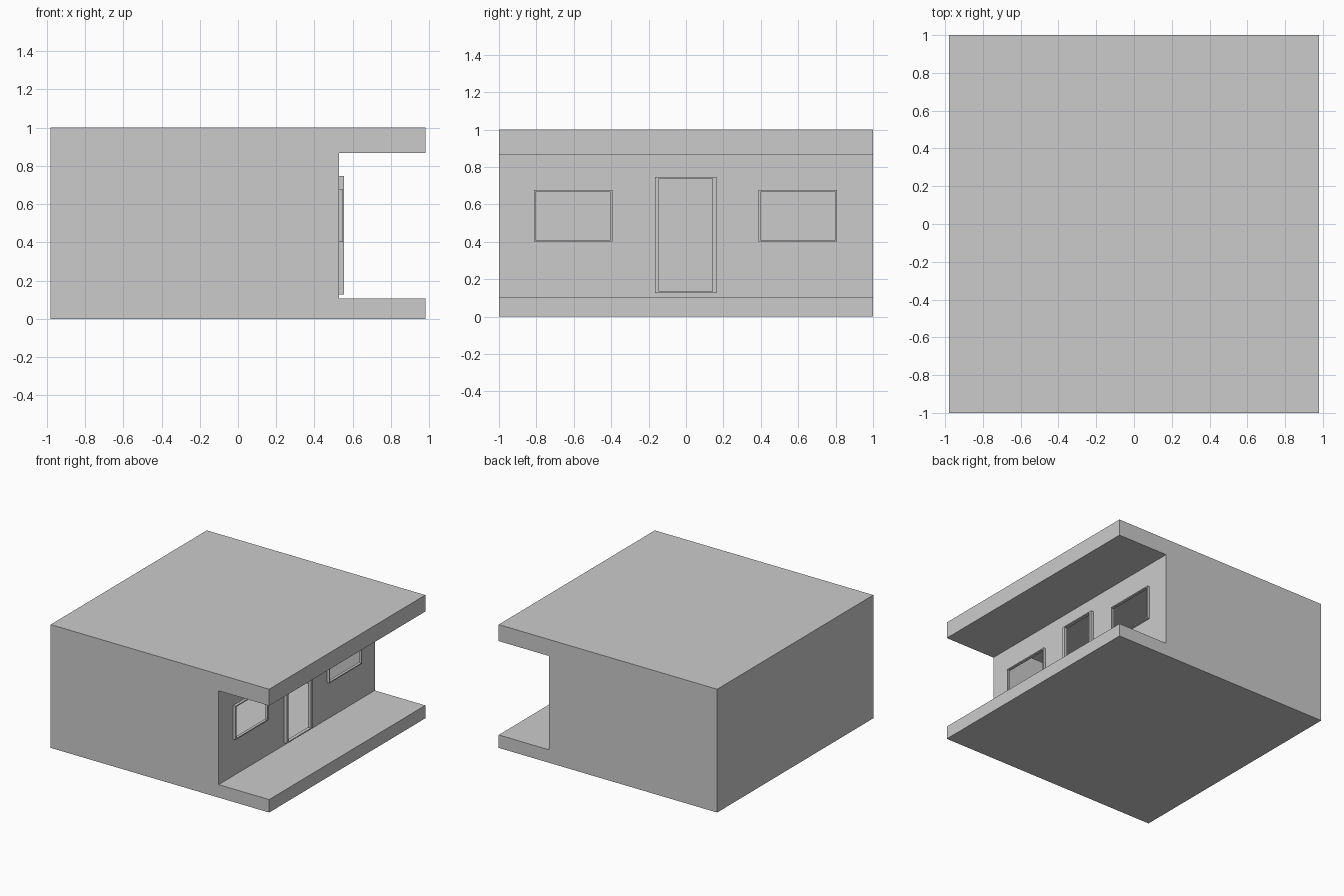
import bpy, bmesh

if "Cube" in bpy.data.objects:
    bpy.data.objects.remove(bpy.data.objects["Cube"])

WALL_X = 0.527
# openings as (y0, y1, z0, z1)
WIN_L = (-0.805, -0.403, 0.411, 0.667)
WIN_R = (0.397, 0.799, 0.411, 0.667)
DOOR = (-0.145, 0.142, 0.134, 0.738)
OPENINGS = [WIN_L, WIN_R, DOOR]


def finish(name, bm):
    bmesh.ops.remove_doubles(bm, verts=bm.verts, dist=1e-5)
    bmesh.ops.recalc_face_normals(bm, faces=bm.faces)
    me = bpy.data.meshes.new(name)
    bm.to_mesh(me)
    bm.free()
    ob = bpy.data.objects.new(name, me)
    bpy.context.collection.objects.link(ob)
    return ob


def quad(bm, *pts):
    bm.faces.new([bm.verts.new(p) for p in pts])


def build_shell():
    # thin hollow shell: C-shaped side profile swept across the width
    prof = [(WALL_X, 0.105), (0.98, 0.105), (0.98, 0), (-0.98, 0),
            (-0.98, 1), (0.98, 1), (0.98, 0.866), (WALL_X, 0.866)]
    bm = bmesh.new()
    near = [bm.verts.new((x, -1, z)) for x, z in prof]
    far = [bm.verts.new((x, 1, z)) for x, z in prof]
    bm.faces.new(near)
    bm.faces.new(far[::-1])
    for i in range(7):
        bm.faces.new((near[i], near[i + 1], far[i + 1], far[i]))
    return finish("house_shell", bm)


def build_front_wall():
    # recessed wall as a grid that skips the window and door openings
    ys = sorted({-1, 1} | {v for o in OPENINGS for v in o[:2]})
    zs = sorted({0.105, 0.866} | {v for o in OPENINGS for v in o[2:]})
    bm = bmesh.new()
    for y0, y1 in zip(ys, ys[1:]):
        for z0, z1 in zip(zs, zs[1:]):
            cy, cz = (y0 + y1) / 2, (z0 + z1) / 2
            if any(a < cy < b and c < cz < d for a, b, c, d in OPENINGS):
                continue
            quad(bm, (WALL_X, y0, z0), (WALL_X, y1, z0),
                 (WALL_X, y1, z1), (WALL_X, y0, z1))
    bmesh.ops.remove_doubles(bm, verts=bm.verts, dist=1e-5)
    # merge the coplanar grid cells
    bmesh.ops.dissolve_limit(bm, angle_limit=0.01, verts=bm.verts, edges=bm.edges)
    ob = finish("front_wall", bm)
    if ob.data.polygons[0].normal.x < 0:
        ob.data.flip_normals()
    return ob


def build_frame(name, opening, side, top, front):
    # rectangular ring standing proud of the wall
    a, b, c, d = opening
    inner = [(a, c), (b, c), (b, d), (a, d)]
    outer = [(a - side, c - top), (b + side, c - top),
             (b + side, d + top), (a - side, d + top)]
    bm = bmesh.new()
    rings = [[bm.verts.new((x, y, z)) for y, z in r]
             for x, r in ((WALL_X, inner), (front, inner), (front, outer), (WALL_X, outer))]
    for k in range(4):
        r, s = rings[k], rings[(k + 1) % 4]
        for i in range(4):
            j = (i + 1) % 4
            bm.faces.new((r[i], r[j], s[j], s[i]))
    return finish(name, bm)


build_shell()
build_front_wall()
build_frame("window_frame_left", WIN_L, 0.009, 0.009, 0.549)
build_frame("window_frame_right", WIN_R, 0.009, 0.009, 0.549)
build_frame("door_frame", DOOR, 0.02, 0.008, 0.555)
